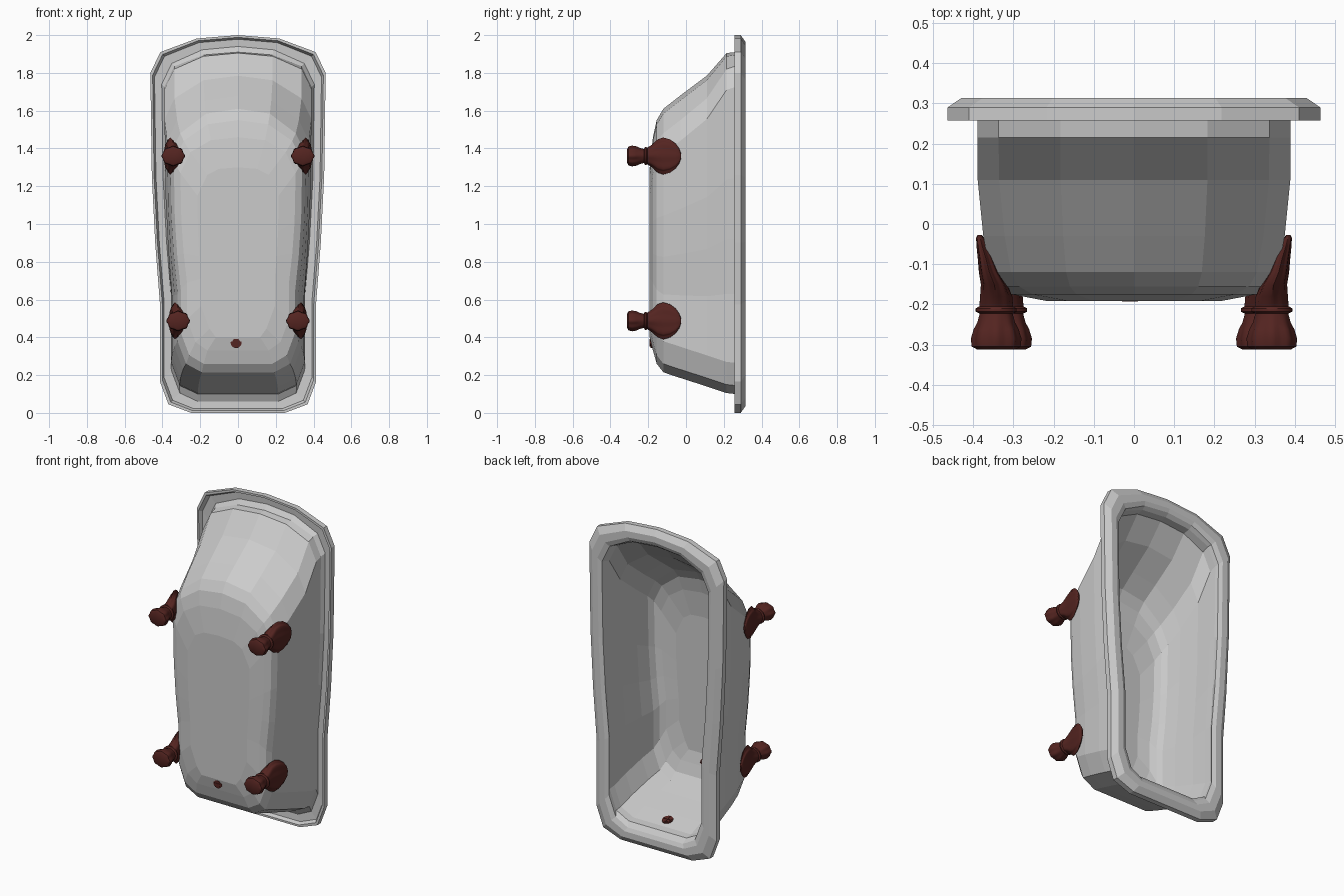
import bpy, bmesh, math
from mathutils import Matrix

if "Cube" in bpy.data.objects:
    bpy.data.objects.remove(bpy.data.objects["Cube"])

RED = bpy.data.materials.new("oxblood_iron")
RED.diffuse_color = (0.09, 0.018, 0.015, 1)
RED.use_nodes = True
RED.node_tree.nodes["Principled BSDF"].inputs["Base Color"].default_value = RED.diffuse_color


def make(name, bm, mat=None, smooth=None):
    bmesh.ops.recalc_face_normals(bm, faces=bm.faces)
    me = bpy.data.meshes.new(name)
    bm.to_mesh(me)
    bm.free()
    ob = bpy.data.objects.new(name, me)
    bpy.context.collection.objects.link(ob)
    if mat:
        me.materials.append(mat)
    if smooth:
        bpy.ops.object.select_all(action='DESELECT')
        ob.select_set(True)
        bpy.context.view_layer.objects.active = ob
        bpy.ops.object.shade_smooth_by_angle(angle=math.radians(smooth))
    return ob


def bridge(bm, a, b):
    n = len(a)
    for i in range(n):
        bm.faces.new((a[i], a[(i + 1) % n], b[(i + 1) % n], b[i]))


# Tub outline at one depth: head arch, tapering sides, chamfered foot end
def outline(y, top, drop, wide, narrow, bottom):
    z3, z7 = top - drop - 0.11, bottom + 0.165
    at = lambda t: z3 + (z7 - z3) * t
    dw = wide - narrow
    half = [(0, top), (wide * 0.47, top - drop * 0.2), (wide - 0.053, top - drop),
            (wide, z3), (wide - 0.15 * dw, at(0.33)), (wide - 0.5 * dw, at(0.55)),
            (narrow, at(0.75)), (narrow, z7), (narrow - 0.045, bottom + 0.045),
            (narrow * 0.6, bottom), (0, bottom)]
    return [(x, y, z) for x, z in half] + [(-x, y, z) for x, z in half[-2:0:-1]]


def rim(y, inset):
    return outline(y, 2 - inset, 0.09, 0.464 - inset, 0.413 - inset, inset)


# Body sections: depth, head z, arch drop, head half width, foot half width, foot z
BODY = [(0.26, 1.91, 0.075, 0.39, 0.355, 0.10), (0.215, 1.905, 0.085, 0.39, 0.354, 0.105),
        (0.11, 1.785, 0.12, 0.389, 0.35, 0.14), (-0.03, 1.68, 0.13, 0.375, 0.336, 0.185),
        (-0.12, 1.61, 0.13, 0.359, 0.32, 0.215), (-0.155, 1.55, 0.11, 0.34, 0.303, 0.26),
        (-0.175, 1.46, 0.08, 0.305, 0.27, 0.33), (-0.192, 1.3, 0.04, 0.215, 0.195, 0.40)]


def inner(y, t, d, w, n, b):
    k = 0.024
    return outline(min(y + k * 0.8, 0.28), t - k, d, w - k, n - k, b + k)


rings = [outline(*s) for s in reversed(BODY)]
rings += [rim(0.283, 0.06), rim(0.28, 0.022), rim(0.257, 0.012), rim(0.257, 0),
          rim(0.29, 0), rim(0.314, 0.035), rim(0.314, 0.072), rim(0.303, 0.095)]
rings += [inner(*s) for s in BODY]

bm = bmesh.new()
vr = [[bm.verts.new(p) for p in r] for r in rings]
for a, b in zip(vr, vr[1:]):
    bridge(bm, a, b)
for r in (vr[0], vr[-1]):          # outer and inner floor strips
    n = len(r)
    bm.faces.new((r[0], r[1], r[-1]))
    for i in range(1, 9):
        bm.faces.new((r[i], r[i + 1], r[n - i - 1], r[n - i]))
    bm.faces.new((r[9], r[10], r[11]))
make("tub", bm)

# Foot sections: y, x centre, half width in x, half width in z, carving depth
FOOT = [(-0.312, 0.335, 0.048, 0.036, 0.05), (-0.305, 0.335, 0.061, 0.050, 0.08),
        (-0.285, 0.335, 0.063, 0.055, 0.10), (-0.262, 0.335, 0.056, 0.051, 0.10),
        (-0.245, 0.335, 0.047, 0.043, 0.04), (-0.223, 0.335, 0.041, 0.037, 0.0),
        (-0.218, 0.335, 0.051, 0.047, 0.0), (-0.210, 0.335, 0.051, 0.047, 0.0),
        (-0.205, 0.335, 0.042, 0.044, 0.03), (-0.18, 0.335, 0.040, 0.060, 0.08),
        (-0.15, 0.340, 0.033, 0.088, 0.10), (-0.12, 0.352, 0.026, 0.098, 0.11),
        (-0.085, 0.361, 0.020, 0.088, 0.11), (-0.055, 0.370, 0.014, 0.066, 0.10),
        (-0.035, 0.375, 0.010, 0.038, 0.06), (-0.027, 0.376, 0.005, 0.015, 0.0)]


def foot(name, side, shift, zc):
    bm, rs, n = bmesh.new(), [], 40
    for y, xc, rx, rz, carve in FOOT:
        ring = []
        for i in range(n):
            a = 2 * math.pi * i / n
            r = 1 - carve * (0.5 - 0.5 * math.cos(8 * a))
            ring.append(bm.verts.new((side * (xc + shift + rx * r * math.cos(a)), y,
                                      zc + rz * r * math.sin(a))))
        rs.append(ring)
    for a, b in zip(rs, rs[1:]):
        bridge(bm, a, b)
    bm.faces.new(rs[0])
    bm.faces.new(rs[-1])
    make(name, bm, RED, 40)


for side, tag in ((1, "right"), (-1, "left")):
    foot("head_foot_" + tag, side, 0.008, 1.36)
    foot("tap_end_foot_" + tag, side, -0.018, 0.487)


# Drain and overflow: short fittings with a cross grille
def fitting(name, loc, rot, radius, depth):
    bm = bmesh.new()
    for r, d in ((radius, depth * 0.8), (radius * 0.75, depth)):
        bmesh.ops.create_cone(bm, cap_ends=True, segments=20, radius1=r, radius2=r * 0.9, depth=d)
    for ang in (0, math.pi / 2):
        bmesh.ops.create_cube(bm, size=1, matrix=Matrix.Rotation(ang, 4, 'Z') @
                              Matrix.Diagonal((radius * 1.4, 0.006, depth + 0.006, 1)))
    bm.transform(Matrix.Translation(loc) @ Matrix.Rotation(rot, 4, 'X'))
    make(name, bm, RED, 35)


fitting("drain", (-0.01, -0.174, 0.372), math.radians(-90), 0.029, 0.032)
fitting("overflow", (0, 0.18, 0.145), math.radians(-16), 0.035, 0.016)
